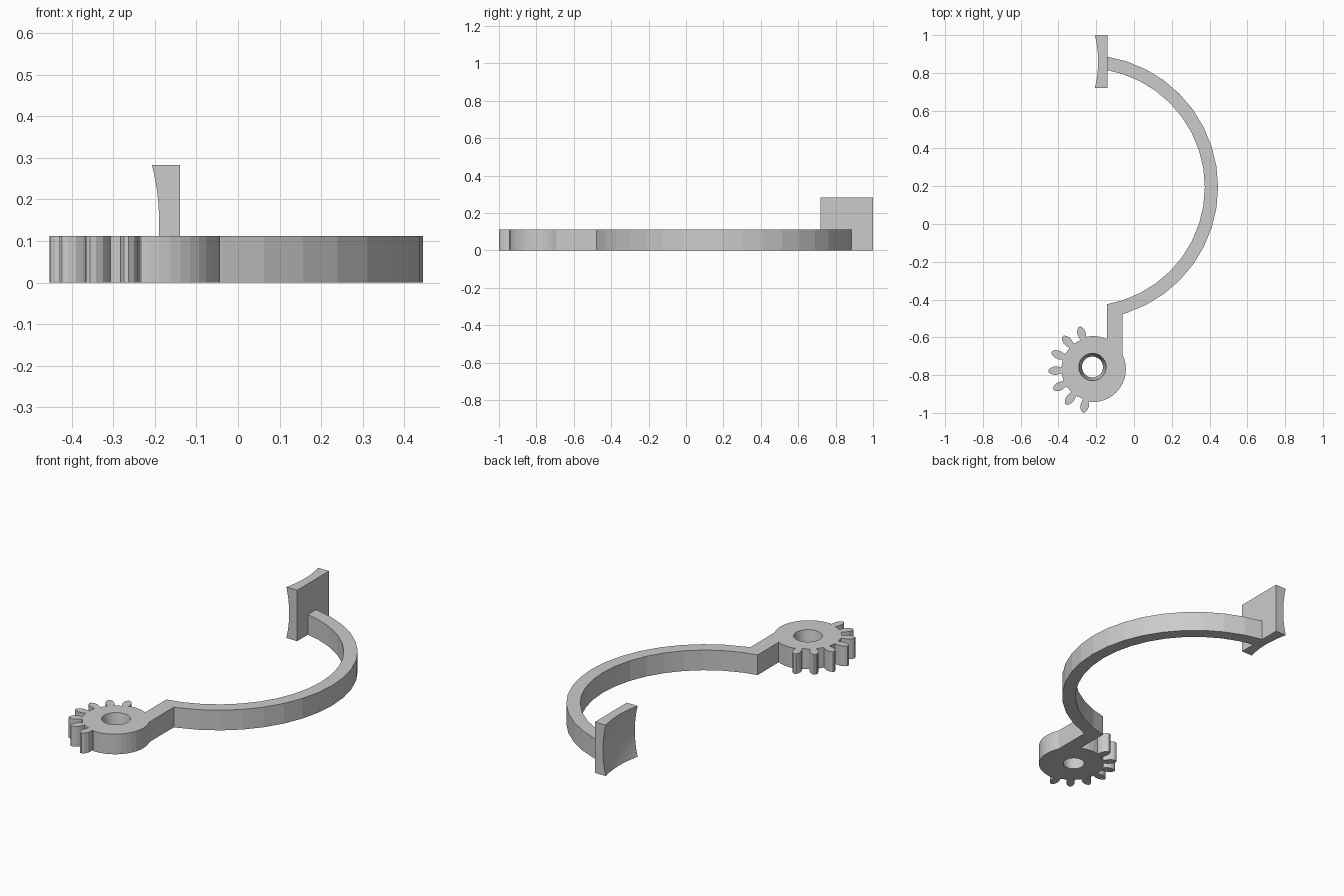
import bpy, bmesh
from math import sin, cos, acos, radians, degrees, sqrt, ceil, floor

if "Cube" in bpy.data.objects:
    bpy.data.objects.remove(bpy.data.objects["Cube"], do_unlink=True)

grey = bpy.data.materials.new("plain_grey")
grey.use_nodes = True
grey.diffuse_color = (0.6, 0.6, 0.6, 1)
grey.node_tree.nodes["Principled BSDF"].inputs["Base Color"].default_value = grey.diffuse_color

THICK = 0.112
RING, R_OUT, R_IN = (-0.255, 0.195), 0.70, 0.63
HUB, R_HUB = (-0.218, -0.768), 0.175
ARM_LEFT, ARM_RIGHT = -0.143, -0.06
PAD_BACK, PAD_FRONT, PAD_Y, PAD_W, PAD_H = -0.14, -0.207, 0.86, 0.28, 0.283
STEP = 9


def make_object(name, bm):
    bmesh.ops.recalc_face_normals(bm, faces=bm.faces)
    mesh = bpy.data.meshes.new(name)
    bm.to_mesh(mesh)
    bm.free()
    mesh.materials.append(grey)
    obj = bpy.data.objects.new(name, mesh)
    bpy.context.scene.collection.objects.link(obj)
    return obj


def arc(centre, radius, start, end):
    """Points along an arc in degrees, with inner corners on multiples of STEP."""
    lo, hi = sorted((start, end))
    inner = [k * STEP for k in range(floor(lo / STEP) + 1, ceil(hi / STEP))]
    angles = [lo] + [a for a in inner if lo + 0.5 < a < hi - 0.5] + [hi]
    if start > end:
        angles.reverse()
    return [(centre[0] + radius * cos(radians(a)), centre[1] + radius * sin(radians(a)))
            for a in angles]


def angle_at(x, centre, radius):
    return degrees(acos((x - centre[0]) / radius))


def tooth(angle):
    """Bulged gear tooth, as radius and half width, walked clockwise."""
    side = [(0.166, 0.016), (0.185, 0.021), (0.205, 0.022), (0.223, 0.016), (0.235, 0.006)]
    a = radians(angle)
    path = [(r, w) for r, w in side] + [(r, -w) for r, w in reversed(side)]
    return [(HUB[0] + r * cos(a) - w * sin(a), HUB[1] + r * sin(a) + w * cos(a))
            for r, w in path]


# Outline of curved arm, straight link and toothed hub, clockwise
pad_inside = PAD_BACK - 0.012
outline = arc(RING, R_OUT, angle_at(pad_inside, RING, R_OUT), -angle_at(ARM_RIGHT, RING, R_OUT))
outline += arc(HUB, R_HUB, angle_at(ARM_RIGHT, HUB, R_HUB), -95)
for i in range(7):
    outline += tooth(-102.5 - 25 * i)
outline += arc(HUB, R_HUB, -260, angle_at(ARM_LEFT, HUB, R_HUB) - 360)
outline += arc(RING, R_IN, -angle_at(ARM_LEFT, RING, R_IN), angle_at(pad_inside, RING, R_IN))

bm = bmesh.new()
base = bm.faces.new([bm.verts.new((x, y, 0)) for x, y in outline])
raised = bmesh.ops.extrude_face_region(bm, geom=[base])["geom"]
bmesh.ops.translate(bm, vec=(0, 0, THICK), verts=[v for v in raised if isinstance(v, bmesh.types.BMVert)])
body = make_object("geared_curved_arm", bm)

# Tapered pivot hole through the hub
bpy.ops.mesh.primitive_cone_add(vertices=40, radius1=0.052, radius2=0.076, depth=THICK * 1.4,
                                location=(-0.22, -0.757, THICK / 2))
cutter = bpy.context.object
cutter.name = "pivot_hole_cutter"
cutter.data.materials.append(grey)
hole = body.modifiers.new("pivot_hole", "BOOLEAN")
hole.operation, hole.solver, hole.object = "DIFFERENCE", "EXACT", cutter
bpy.context.view_layer.objects.active = body
bpy.ops.object.modifier_apply(modifier=hole.name)
bpy.data.objects.remove(cutter, do_unlink=True)

# Contact pad: block with a spherically dished face
SPHERE = 0.6
corner = sqrt(SPHERE ** 2 - (PAD_W / 2) ** 2 - (PAD_H / 2) ** 2)
bm = bmesh.new()
bmesh.ops.create_grid(bm, x_segments=12, y_segments=12, size=0.5)
for v in bm.verts:
    y, z = v.co.x * PAD_W, v.co.y * PAD_H
    dish = sqrt(SPHERE ** 2 - y * y - z * z) - corner
    v.co = (PAD_FRONT + dish, PAD_Y + y, PAD_H / 2 + z)
back = bmesh.ops.extrude_face_region(bm, geom=bm.faces[:], use_keep_orig=True)["geom"]
for v in back:
    if isinstance(v, bmesh.types.BMVert):
        v.co.x = PAD_BACK
bmesh.ops.dissolve_limit(bm, angle_limit=0.001, verts=bm.verts, edges=bm.edges)
make_object("contact_pad", bm)
